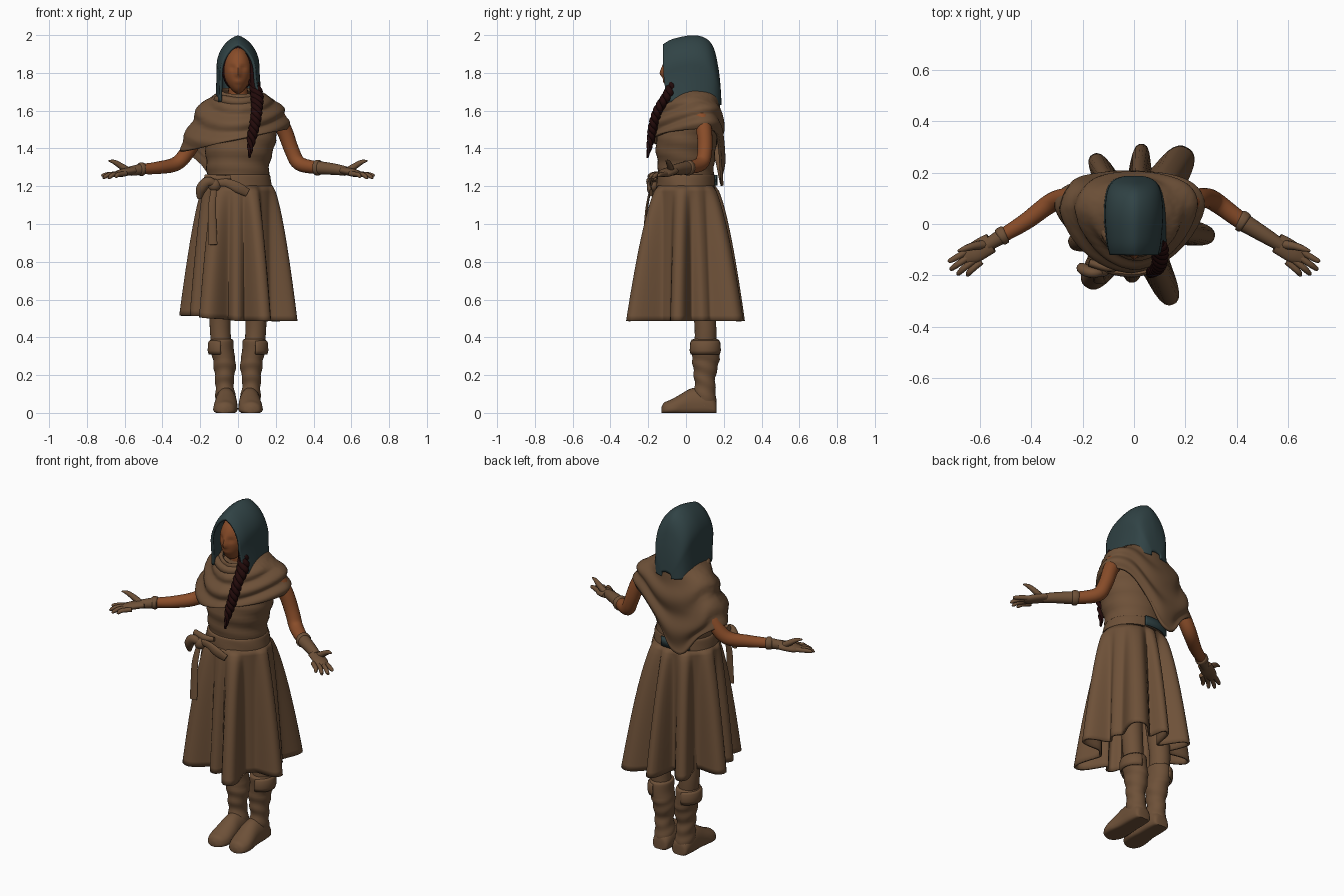
import bpy, bmesh
from math import sin, cos, pi, exp, radians
from mathutils import Vector

cube = bpy.data.objects.get("Cube")
if cube:
    bpy.data.objects.remove(cube)


def material(name, rgb):
    m = bpy.data.materials.new(name)
    m.use_nodes = True
    m.diffuse_color = (*rgb, 1)
    bsdf = m.node_tree.nodes["Principled BSDF"]
    bsdf.inputs["Base Color"].default_value = (*rgb, 1)
    bsdf.inputs["Roughness"].default_value = 0.9
    return m


CLOTH = material("brown cloth", (0.155, 0.082, 0.040))
TEAL = material("teal cloth", (0.030, 0.056, 0.060))
SKIN = material("warm skin", (0.25, 0.073, 0.022))
HAIR = material("dark red hair", (0.016, 0.003, 0.003))


def smooth(keys, steps):
    """Catmull-Rom samples through tuples of any length."""
    out = []
    for i in range(len(keys) - 1):
        a, b, c, d = keys[max(i - 1, 0)], keys[i], keys[i + 1], keys[min(i + 2, len(keys) - 1)]
        for s in range(steps):
            t = s / steps
            out.append(tuple(q + 0.5 * t * (r - p + t * (2 * p - 5 * q + 4 * r - w + t * (3 * (q - r) + w - p)))
                             for p, q, r, w in zip(a, b, c, d)))
    return out + [tuple(keys[-1])]


def finish(ob):
    bpy.ops.object.select_all(action="DESELECT")
    ob.select_set(True)
    bpy.context.view_layer.objects.active = ob
    bpy.ops.object.shade_smooth_by_angle(angle=radians(50))


def loft(name, rings, mat, closed=True, cap=True, thick=0):
    bm = bmesh.new()
    rows = [[bm.verts.new(p) for p in ring] for ring in rings]
    n = len(rows[0])
    for a, b in zip(rows, rows[1:]):
        for i in range(n if closed else n - 1):
            j = (i + 1) % n
            bm.faces.new((a[i], a[j], b[j], b[i]))
    if cap:
        bm.faces.new(rows[0])
        bm.faces.new(rows[-1])
    bmesh.ops.recalc_face_normals(bm, faces=bm.faces)
    me = bpy.data.meshes.new(name)
    bm.to_mesh(me)
    bm.free()
    me.materials.append(mat)
    ob = bpy.data.objects.new(name, me)
    bpy.context.collection.objects.link(ob)
    if thick:
        sol = ob.modifiers.new("thickness", "SOLIDIFY")
        sol.thickness, sol.offset = thick, 0
    finish(ob)


def stack(name, keys, mat, n=40, steps=5, ripple=None):
    """Loft of ellipses given as (z, centre x, centre y, radius x, radius y)."""
    rings = []
    for z, cx, cy, rx, ry in smooth(keys, steps):
        ring = []
        for i in range(n):
            a = 2 * pi * i / n
            k = 1 + (ripple(a, z) if ripple else 0)
            ring.append((cx + rx * k * cos(a), cy + ry * k * sin(a), z))
        rings.append(ring)
    loft(name, rings, mat)


def tube(name, keys, mat, flat=1, n=12, steps=5):
    """Tube through (x, y, z, radius); flat scales its depth."""
    pts = smooth(keys, steps)
    rings = []
    for i, p in enumerate(pts):
        t = Vector(pts[min(i + 1, len(pts) - 1)][:3]) - Vector(pts[max(i - 1, 0)][:3])
        side = t.cross(Vector((0, 1, 0))).normalized()
        up = side.cross(t).normalized()
        rings.append([Vector(p[:3]) + p[3] * (side * cos(2 * pi * k / n) + up * flat * sin(2 * pi * k / n))
                      for k in range(n)])
    loft(name, rings, mat)


def ball(name, loc, scale, mat, shape=None):
    bpy.ops.mesh.primitive_uv_sphere_add(segments=48, ring_count=36, location=loc)
    ob = bpy.context.object
    ob.name = name
    ob.data.materials.append(mat)
    for v in ob.data.vertices:
        v.co = Vector(a * b for a, b in zip(v.co, scale))
        if shape:
            shape(v.co)
    finish(ob)


# Bodice with soft diagonal wrinkles, belt and back sash
stack("bodice", [(1.14, 0, 0, .17, .14), (1.24, 0, 0, .163, .145), (1.32, 0, 0, .168, .15), (1.42, .01, 0, .185, .16),
                 (1.52, .01, .02, .2, .15), (1.6, .01, .04, .17, .11), (1.67, 0, .04, .08, .08)], CLOTH,
      ripple=lambda a, z: .02 * sin(z * 75 + 2 * sin(a + .5)))
stack("belt", [(1.18, 0, 0, .177, .152), (1.19, 0, 0, .181, .156), (1.25, 0, 0, .172, .153), (1.262, 0, 0, .164, .147)],
      CLOTH, ripple=lambda a, z: .008 * sin(5 * a + z * 60))
loft("back_sash", [[(.185 * sin(a), .162 * cos(a), z) for a in [radians(d) for d in range(-38, 17, 3)]]
                   for z in (1.205, 1.26)], TEAL, closed=False, cap=False, thick=.008)

# Skirt: deep cone folds at (angle, depth, spread), opening towards the hem
FOLDS = [(-66, .175, 11), (-10, .12, 12), (28, .05, 11), (57, .185, 15), (85, .145, 8), (118, .14, 10),
         (162, .125, 13), (200, .07, 12), (236, .13, 14), (268, .06, 9)]


def skirt_point(a, t):
    r = 0
    for ang, depth, spread in FOLDS:
        d = (a - ang + 180) % 360 - 180
        r += depth * exp(-abs(d / spread) ** 2.8)
    r *= t ** .62
    c, s = cos(radians(a)), sin(radians(a))
    return ((.178 + .015 * t + r) * c, (.15 + .012 * t + r) * s, 1.2 - (.714 - .03 * max(0, -c)) * t)


loft("skirt", [[skirt_point(a * 2, t / 24) for a in range(180)] for t in range(25)], CLOTH, cap=False, thick=.012)

# Shoulder cape with a pointed back tail
CAPE = smooth([(1.72, 0, .02, .085, .1), (1.685, .01, .03, .125, .13), (1.64, .012, .03, .195, .145),
               (1.58, .012, .02, .235, .164), (1.5, .003, .01, .262, .18), (1.4, -.02, .008, .28, .184),
               (1.3, -.02, .018, .22, .176), (1.18, -.02, .02, .2, .18)], 16)


def cape_point(a, v):
    c, s = cos(a), sin(a)
    tail = ((a - radians(104) + pi) % (2 * pi) - pi) / radians(35)
    hem = 1.445 + .06 * c - .225 * exp(-abs(tail) ** 2.6)
    top = 1.715 - .03 * max(0, -s)
    z = top + (hem - top) * v
    cx, cy, rx, ry = min(CAPE, key=lambda k: abs(k[0] - z))[1:]
    fold = .009 * sin(17 * v + 2.4 * sin(a - .6) + 1.1 * cos(2 * a)) * min(1, 3 * v)
    slim = 1 - .07 * abs(sin(2 * a)) * (s < 0)
    return (cx + (rx * slim + fold) * c, cy + (ry * slim + fold) * s + .055 * c * c * min(1, 2 * v), z)


loft("shoulder_cape", [[cape_point(2 * pi * i / 96, v / 36) for i in range(96)] for v in range(37)],
     CLOTH, cap=False, thick=.014)
tube("cowl_roll", [(-.115, .03, 1.645, .012), (-.1, -.05, 1.66, .023), (0, -.105, 1.645, .026), (.1, -.06, 1.655, .023),
                   (.125, .03, 1.645, .012)], CLOTH)


# Head sculpted with a tapered jaw, eye hollows, nose and lips
def face(co):
    low = max(0, -co.z / .122)
    co.x *= 1 - .28 * low * low
    if co.y < 0:
        x, z = abs(co.x), co.z
        bump = lambda px, pz, sx, sz: exp(-((x - px) / sx) ** 2 - ((z - pz) / sz) ** 2)
        co.y -= (.02 * low * low + .014 * bump(0, -.018, .014, .018) + .009 * bump(0, .008, .011, .024)
                 + .006 * bump(0, -.058, .022, .01) - .009 * bump(.03, .015, .016, .012))


ball("head", (0, -.025, 1.812), (.074, .098, .122), SKIN, face)
stack("neck", [(1.6, 0, .02, .055, .055), (1.76, 0, .01, .05, .055)], SKIN)

# Hair with a side lock and a three-strand braid
ball("hair", (0, .005, 1.825), (.086, .096, .126), HAIR)
tube("side_lock", [(.048, -.08, 1.91, .009), (.074, -.08, 1.86, .013), (.08, -.085, 1.78, .017), (.095, -.09, 1.69, .022)],
     HAIR)
BRAID = smooth([(.08, -.07, 1.76, .013), (.1, -.095, 1.685, .018), (.1, -.145, 1.61, .016), (.09, -.172, 1.53, .015),
                (.072, -.185, 1.45, .013), (.06, -.205, 1.35, .003)], 10)
for k in range(3):
    tube("braid_strand", [(x + r * cos(i * .55 + k * 2 * pi / 3), y + .8 * r * sin(i * .55 + k * 2 * pi / 3), z, r)
                          for i, (x, y, z, r) in enumerate(BRAID)], HAIR, n=8, steps=2)

# Hood: arch sections (y, half width, top height) from the opening to the back
hood = []
for y, w, top in smooth([(-.118, .088, 1.945), (-.07, .098, 1.972), (.03, .106, 1.992), (.1, .102, 1.978),
                         (.14, .092, 1.93), (.162, .076, 1.84), (.174, .055, 1.75), (.18, .03, 1.66)], 4):
    ring = []
    rise = min(.15, (top - 1.64) * .5)
    bottom = 1.645 - .12 * max(0, y - .06)
    for i in range(41):
        s = i / 20 - 1
        phi = max(-.5, min(.5, s)) * pi
        down = max(0, abs(s) - .5) * 2
        z = top - rise * (.78 * (1 - cos(phi)) + .22 * abs(sin(phi)))
        z += (bottom - z) * down
        flare = .3 - (y + .118) if s > 0 else .06
        ring.append((w * sin(phi) * (1 + flare * down ** 1.5), y + .018 * down * (y < 0), z))
    hood.append(ring)
loft("hood", hood, TEAL, closed=False, cap=False, thick=.014)

UPPER = {"left": [(.18, .07, 1.6, .05), (.243, .095, 1.5, .042), (.285, .1, 1.39, .039)],
         "right": [(.15, .07, 1.58, .04), (.2, .09, 1.5, .042), (.262, .1, 1.39, .04)]}
for s, side, cuff in ((1, "left", 0), (-1, "right", 1)):
    # Arms, gloves and hands with open palms
    fore = [(.42, .01, 1.298, .033), (.51, -.045, 1.29, .027), (.57, -.082, 1.28, .022)]
    flip = lambda keys: [(s * x, y, z, r) for x, y, z, r in keys]
    tube(side + "_arm", flip(UPPER[side] + [(.325, .08, 1.32, .038)] + fore), SKIN, n=20)
    tube(side + "_glove", flip([(x, y, z, r + .003) for x, y, z, r in fore[cuff:]]), CLOTH, n=20)
    x, y, z, r = fore[cuff]
    tube(side + "_cuff", flip([(x - .012, y + .007, z, r + .003), (x - .006, y + .004, z, r + .008),
                               (x + .008, y - .005, z, r + .008), (x + .014, y - .009, z, r + .003)]), CLOTH, n=20)
    tube(side + "_palm", flip([(.555, -.074, 1.283, .02), (.585, -.09, 1.277, .021), (.625, -.115, 1.268, .02),
                               (.657, -.135, 1.262, .012)]), CLOTH, flat=1.95, n=20)
    tips = [(.722, -.148, 1.258), (.715, -.178, 1.247), (.688, -.196, 1.246), (.652, -.2, 1.252)]
    for k, (tx, ty, tz) in enumerate(tips):
        bx, by = .655 - .014 * k, -.11 - .016 * k
        tube(side + "_finger", flip([(bx - .02, by + .012, 1.266, .013), ((bx + tx) / 2, (by + ty) / 2, 1.262, .0125),
                                     (tx - .006, ty + .004, tz, .009), (tx, ty, tz, .003)]), CLOTH, n=10)
    tube(side + "_thumb", flip([(.585, -.08, 1.285, .018), (.62, -.085, 1.307, .016), (.655, -.095, 1.328, .012),
                                (.685, -.105, 1.335, .004)]), CLOTH, n=10)

    # Legs and wrinkled boots, bulging inwards at the calf
    stack(side + "_leg", [(.33, s * .085, .1, .053, .058), (.5, s * .095, .1, .056, .058), (.9, s * .08, .05, .065, .07)], CLOTH)
    stack(side + "_boot_shaft", [(.04, s * .066, .1, .053, .058), (.1, s * .067, .1, .052, .058),
                                 (.16, s * .072, .1, .048, .054), (.21, s * .07, .1, .054, .06),
                                 (.27, s * .072, .105, .06, .07), (.33, s * .083, .105, .061, .074),
                                 (.38, s * .086, .102, .062, .075), (.39, s * .086, .102, .054, .065)], CLOTH,
          ripple=lambda a, z: .05 * sin(z * 85 + 2.2 * sin(a)) * (z < .29))
    # Turned-down flap on the outer side of the boot top
    flap = [radians(d) for d in range(-85, 86, 10)]
    loft(side + "_boot_flap", [[(s * (.086 + rx * cos(a)), .102 + (rx + .008) * sin(a), z) for a in flap]
                               for z, rx in ((.31, .066), (.33, .071), (.37, .069), (.382, .061))],
         CLOTH, closed=False, cap=False, thick=.008)
    foot = []
    for y, w, h in smooth([(.162, .02, .05), (.152, .046, .08), (.1, .056, .13), (.03, .057, .13), (-.03, .062, .098),
                           (-.08, .061, .07), (-.115, .045, .055), (-.13, .015, .03)], 4):
        ring = []
        for i in range(24):
            a = 2 * pi * i / 24
            z = max(0, h * (.38 + .62 * sin(a)))
            ring.append((s * (.063 - .06 * min(0, y)) + w * cos(a) * (1.08 if z < .02 else 1), y, z))
        foot.append(ring)
    loft(side + "_foot", foot, CLOTH)

# Belt bow with loops and hanging strap
ball("bow_knot", (-.125, -.175, 1.205), (.034, .03, .034), CLOTH)
tube("bow_end", [(-.12, -.18, 1.215, .016), (-.06, -.192, 1.218, .022), (0, -.195, 1.192, .028), (.05, -.185, 1.165, .022)],
     CLOTH, flat=.45)
tube("bow_loop", [(-.12, -.185, 1.21, .018), (-.16, -.19, 1.225, .026), (-.195, -.175, 1.185, .028),
                  (-.205, -.16, 1.135, .012)], CLOTH, flat=.8)
tube("bow_roll", [(-.175, -.15, 1.245, .018), (-.1, -.17, 1.24, .02), (-.04, -.165, 1.245, .012)], CLOTH, flat=.8)
tube("hanging_strap", [(-.125, -.185, 1.2, .014), (-.137, -.205, 1.1, .02), (-.136, -.215, 1.0, .022),
                       (-.133, -.225, .89, .024)], CLOTH, flat=.35)
